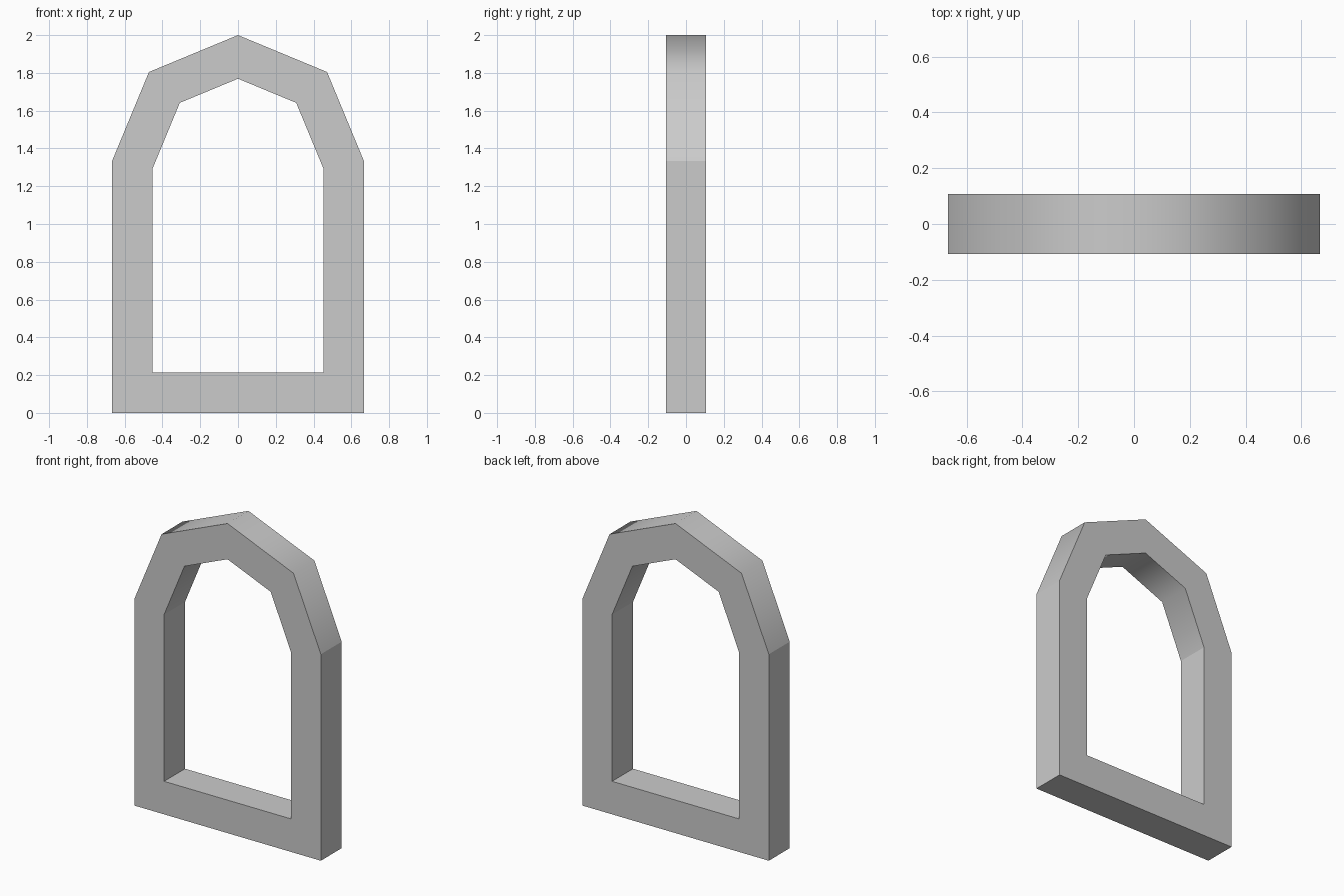
import bpy, bmesh, math

if "Cube" in bpy.data.objects:
    bpy.data.objects.remove(bpy.data.objects["Cube"])

R = 2 / 3          # half width, also the arch radius
T = 0.2133         # bar thickness and depth
SPRING = 2 - R     # height where the arch begins
STEPS = 4          # straight segments in the arch


def profile(half, base, spring, radius):
    """Outline: base corners, then the arch from right to left."""
    pts = [(-half, base), (half, base), (half, spring)]
    for i in range(1, STEPS):
        a = math.pi * i / STEPS
        pts.append((radius * math.cos(a), SPRING + radius * math.sin(a)))
    return pts + [(-half, spring)]


outer = profile(R, 0, SPRING, R)
inner = profile(R - T, T, SPRING - T * math.tan(math.pi / 16),
                R - T / math.cos(math.pi / 8))

# Arched window frame: four loops joined into a closed mitred ring
bm = bmesh.new()
loops = [[bm.verts.new((x, y, z)) for x, z in pts]
         for pts, y in ((outer, -T / 2), (outer, T / 2), (inner, T / 2), (inner, -T / 2))]
n = len(outer)
for k in range(4):
    a, b = loops[k], loops[(k + 1) % 4]
    for i in range(n):
        j = (i + 1) % n
        bm.faces.new((a[i], a[j], b[j], b[i])).smooth = True
bmesh.ops.recalc_face_normals(bm, faces=bm.faces)

# Only the creases within the arch are smooth; every other edge stays sharp
for e in bm.edges:
    e.smooth = False
for a, b in ((loops[0], loops[1]), (loops[2], loops[3])):
    for i in range(3, n - 1):
        bm.edges.get((a[i], b[i])).smooth = True

mesh = bpy.data.meshes.new("window_frame")
bm.to_mesh(mesh)
bm.free()
frame = bpy.data.objects.new("window_frame", mesh)
bpy.context.collection.objects.link(frame)
